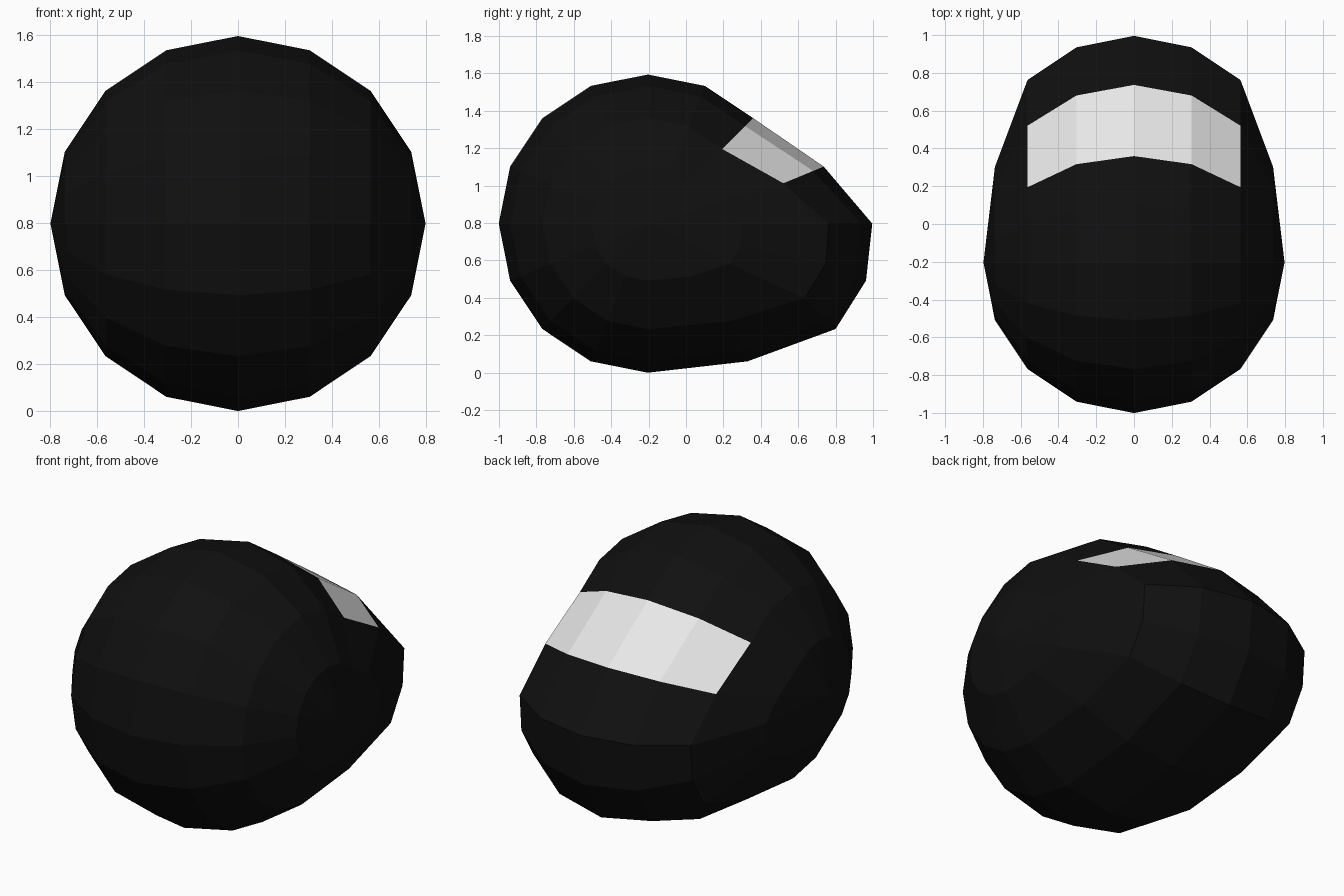
import bpy, bmesh, math
from mathutils import Matrix

cube = bpy.data.objects.get("Cube")
if cube:
    bpy.data.objects.remove(cube, do_unlink=True)

R = 0.797          # sphere radius
CY = -0.204        # sphere centre along y


def make_material(name, rgb, rough):
    m = bpy.data.materials.new(name)
    m.use_nodes = True
    m.diffuse_color = (*rgb, 1)
    bsdf = m.node_tree.nodes["Principled BSDF"]
    bsdf.inputs["Base Color"].default_value = (*rgb, 1)
    bsdf.inputs["Roughness"].default_value = rough
    return m


# Low-poly sphere with its poles on the left and right
bm = bmesh.new()
bmesh.ops.create_uvsphere(bm, u_segments=16, v_segments=8, radius=R,
                          matrix=Matrix.Rotation(math.pi / 2, 4, 'Y'))

# Pale band: the four middle faces of one row on the upper back
for f in bm.faces:
    f.smooth = False
    c = f.calc_center_median()
    angle = math.degrees(math.atan2(c.z, c.y))
    if 22.5 < angle < 45 and abs(c.x) < 0.55:
        f.material_index = 1

# Pull the back rows outward into a blunt snout; side rings move half as far
PULL = {1: 0.204, 0: 0.403, -1: 0.43, -2: 0.44, -3: 0.228}
for v in bm.verts:
    reach = math.hypot(v.co.y, v.co.z)
    row = round(math.degrees(math.atan2(v.co.z, v.co.y)) / 22.5)
    if reach > 0.01:
        v.co.y += PULL.get(row, 0) * (1 if reach > 0.4 else 0.5)

bmesh.ops.translate(bm, verts=bm.verts, vec=(0, CY, R))
bmesh.ops.recalc_face_normals(bm, faces=bm.faces)

mesh = bpy.data.meshes.new("rounded_body")
bm.to_mesh(mesh)
bm.free()
mesh.materials.append(make_material("black", (0.005, 0.005, 0.005), 0.5))
mesh.materials.append(make_material("light_grey", (0.8, 0.8, 0.8), 0.5))
body = bpy.data.objects.new("rounded_body", mesh)
bpy.context.collection.objects.link(body)
